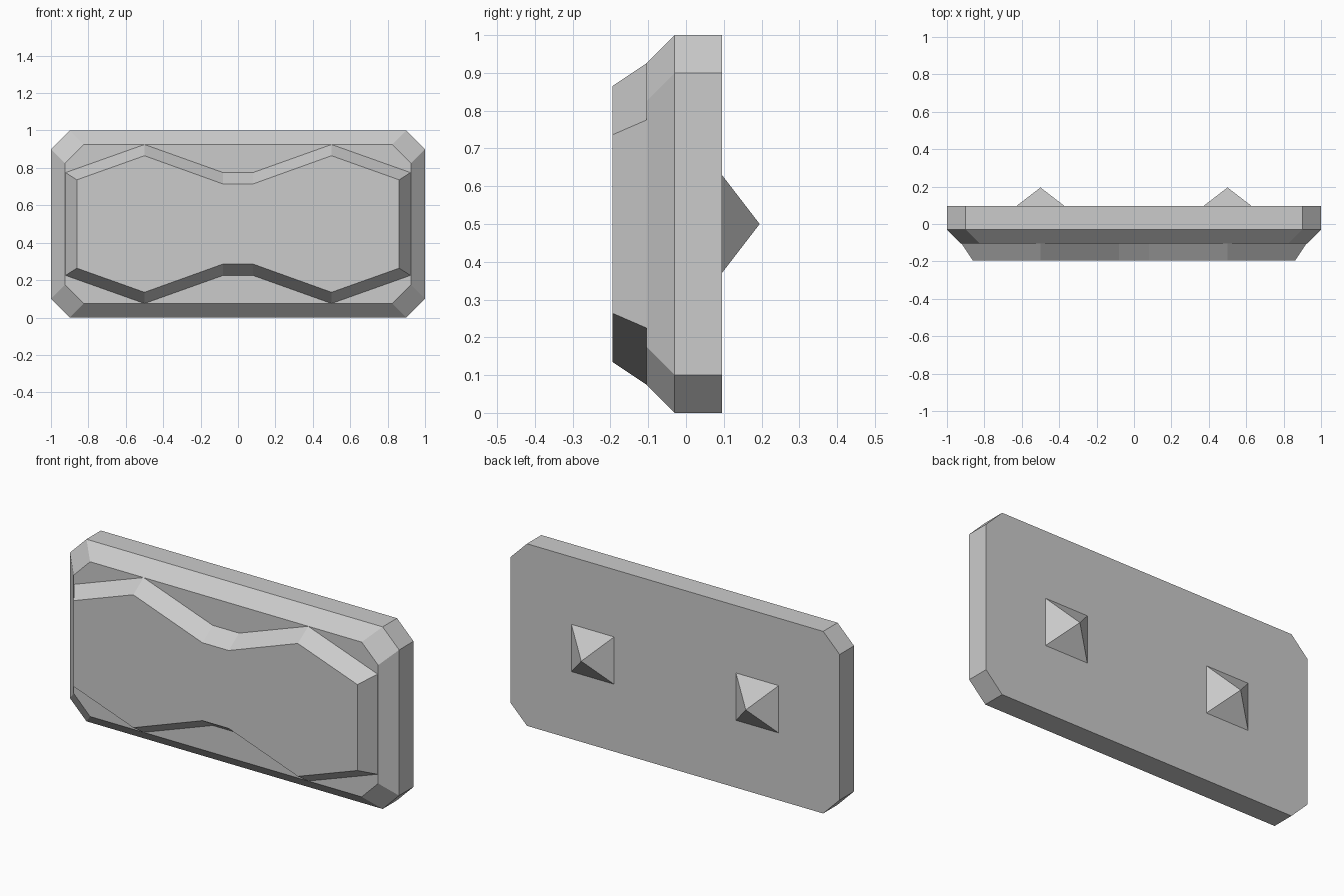
import bpy, bmesh
from math import radians, sqrt

if "Cube" in bpy.data.objects:
    bpy.data.objects.remove(bpy.data.objects["Cube"])


def mirrored_outline(quarter):
    """Full closed loop from the upper right quarter, mirrored in x and about z = 0.5."""
    top = quarter + [(-x, z) for x, z in reversed(quarter)]
    return top + [(x, 1 - z) for x, z in reversed(top)]


def loft(name, sections, cap_back=True):
    """Join (y, outline) sections with side faces and cap the ends."""
    bm = bmesh.new()
    rings = [[bm.verts.new((x, y, z)) for x, z in mirrored_outline(q)] for y, q in sections]
    for a, b in zip(rings, rings[1:]):
        for i in range(len(a)):
            j = (i + 1) % len(a)
            bm.faces.new((a[i], a[j], b[j], b[i]))
    bm.faces.new(rings[-1])
    if cap_back:
        bm.faces.new(rings[0])
    bmesh.ops.recalc_face_normals(bm, faces=bm.faces)
    mesh = bpy.data.meshes.new(name)
    bm.to_mesh(mesh)
    bm.free()
    obj = bpy.data.objects.new(name, mesh)
    bpy.context.collection.objects.link(obj)
    return obj


# Back plate: clipped rectangle with a sloped front rim
rim = [(1, 0.9), (0.9, 1)]
rim_front = [(0.925, 0.825), (0.825, 0.925)]
loft("back_plate", [(0.095, rim), (-0.03, rim), (-0.105, rim_front)])

# Raised front panel: wavy outline tapering forward, open where it meets the plate
panel_base = [(0.922, 0.775), (0.5, 0.925), (0.08, 0.775)]
panel_front = [(0.862, 0.736), (0.5, 0.865), (0.08, 0.714)]
loft("front_panel", [(-0.105, panel_base), (-0.195, panel_front)], cap_back=False)

# Pyramid studs on the back
for side, x in (("left", -0.5), ("right", 0.5)):
    bpy.ops.mesh.primitive_cone_add(
        vertices=4, radius1=0.13 * sqrt(2), radius2=0, depth=0.1, end_fill_type='NOTHING',
        location=(x, 0.145, 0.5), rotation=(radians(-90), radians(45), 0))
    bpy.context.object.name = "back_stud_" + side
